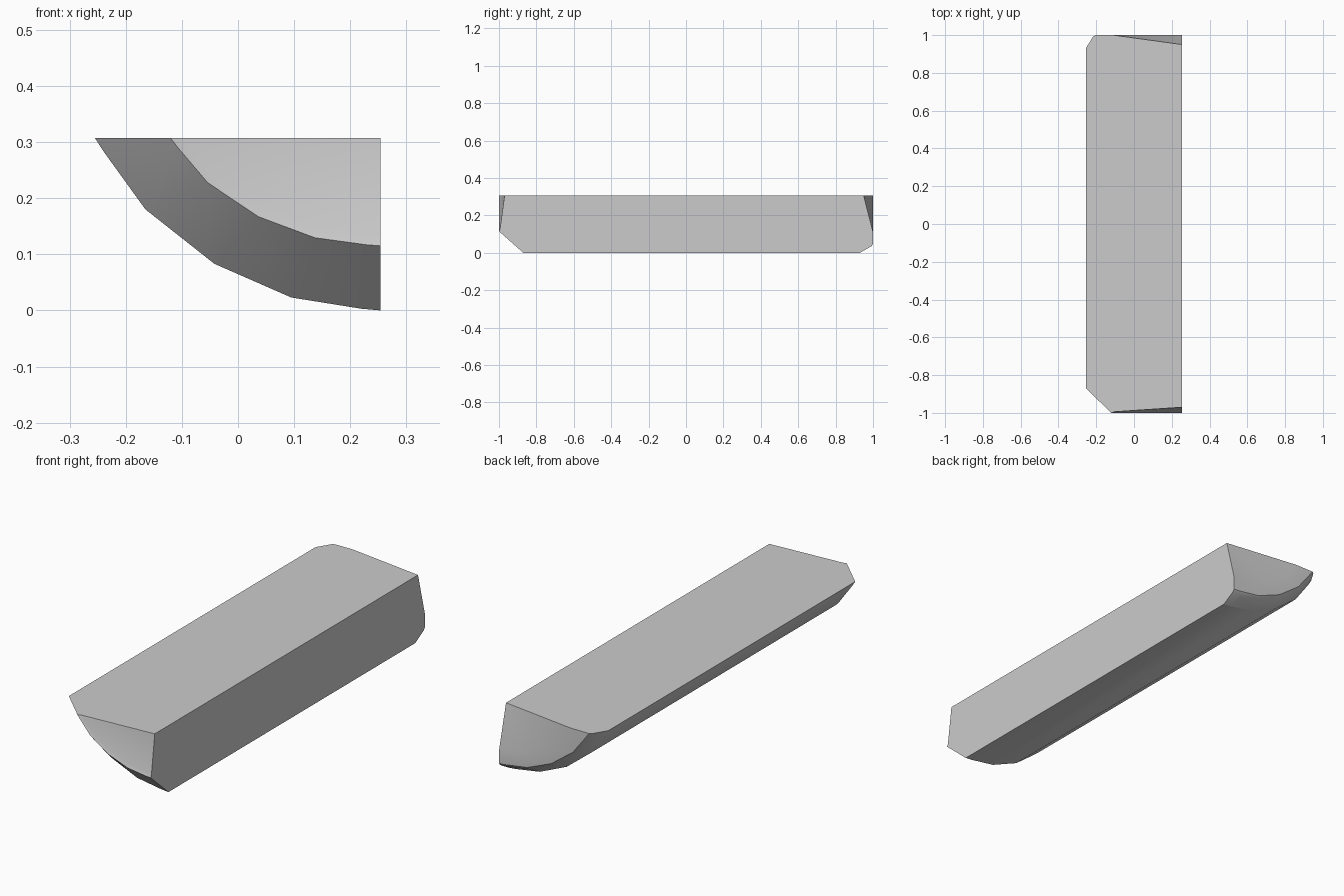
import bpy, bmesh

if "Cube" in bpy.data.objects:
    bpy.data.objects.remove(bpy.data.objects["Cube"])

# Quarter-round section: split corner plus faceted bark arc
CX, CZ = 0.254, 0.307
ARC = [(-0.255, 0.307), (-0.238, 0.281), (-0.165, 0.18), (-0.042, 0.083),
       (0.095, 0.023), (0.22, 0.003), (0.254, 0.0)]

# Stations along the log: y, x scale, z scale (both towards the split corner)
STATIONS = [(-0.994, 0.705, 0.575), (-1.0, 0.735, 0.625), (-0.87, 1, 1),
            (0.93, 1, 1), (0.992, 0.925, 0.885), (1.0, 0.90, 0.85),
            (1.0, 0.715, 0.64)]
FRONT_Y, BACK_Y = -0.97, 0.95

bm = bmesh.new()
rings = [[bm.verts.new((CX + (x - CX) * sx, y, CZ + (z - CZ) * sz)) for x, z in ARC]
         for y, sx, sz in STATIONS]
front = bm.verts.new((CX, FRONT_Y, CZ))
back = bm.verts.new((CX, BACK_Y, CZ))

# Bark and chamfered ends
for a, b in zip(rings, rings[1:]):
    for i in range(len(ARC) - 1):
        bm.faces.new((a[i], a[i + 1], b[i + 1], b[i]))

# Sloping end cuts fan out from the split corner
for ring, tip in ((rings[0], front), (rings[-1], back)):
    for p, q in zip(ring, ring[1:]):
        bm.faces.new((tip, p, q))

# Two flat split faces
for k in (0, -1):
    bm.faces.new([r[k] for r in rings] + [back, front])

bmesh.ops.recalc_face_normals(bm, faces=bm.faces)
mesh = bpy.data.meshes.new("split_log")
bm.to_mesh(mesh)
bm.free()
log = bpy.data.objects.new("split_log", mesh)
bpy.context.collection.objects.link(log)

# Smooth bark, crisp split edges
bpy.context.view_layer.objects.active = log
log.select_set(True)
bpy.ops.object.shade_smooth_by_angle(angle=0.5)
